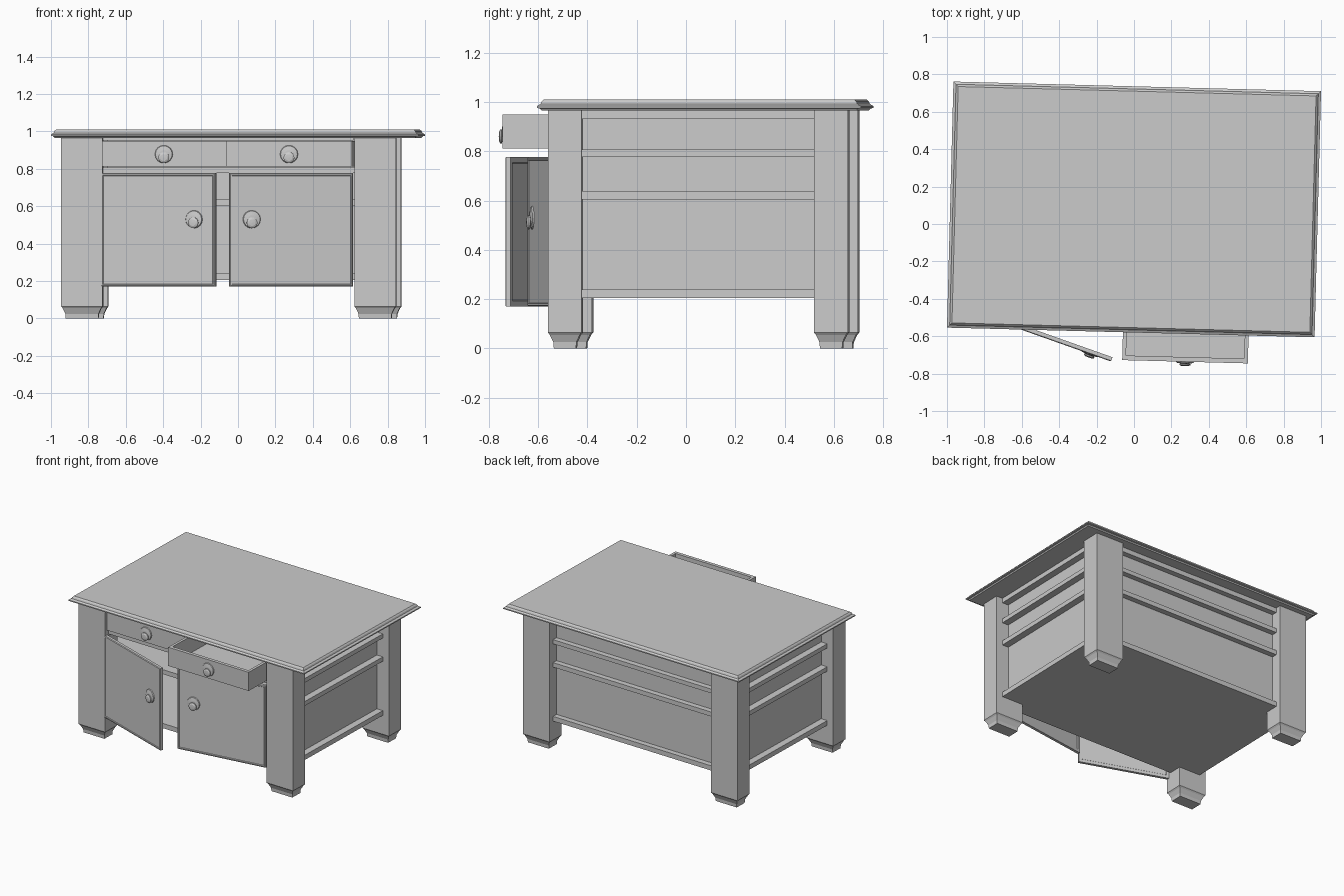
import bpy, bmesh
from math import radians, pi
from mathutils import Matrix, Vector

if "Cube" in bpy.data.objects:
    bpy.data.objects.remove(bpy.data.objects["Cube"])

# The whole table is turned slightly about z
WORLD = Matrix.Translation((0, 0.078, 0)) @ Matrix.Rotation(radians(-1.5), 4, 'Z')
X0, X1, Y0, Y1 = -0.93, 0.86, -0.617, 0.602    # outer faces of the legs
LEG_W, LEG_D = 0.222, 0.138
IN0, IN1 = -0.72, 0.632                        # opening between the front legs


def finish(bm, name, matrix=None):
    bmesh.ops.recalc_face_normals(bm, faces=bm.faces)
    me = bpy.data.meshes.new(name)
    bm.to_mesh(me)
    bm.free()
    ob = bpy.data.objects.new(name, me)
    bpy.context.collection.objects.link(ob)
    ob.matrix_world = WORLD @ (matrix or Matrix())
    return ob


def add_loft(bm, x0, x1, y0, y1, profile):
    """Rectangular loft through (inset, z) steps."""
    rings = []
    for i, z in profile:
        rings.append([bm.verts.new(p) for p in (
            (x0 + i, y0 + i, z), (x1 - i, y0 + i, z), (x1 - i, y1 - i, z), (x0 + i, y1 - i, z))])
    for a, b in zip(rings, rings[1:]):
        for k in range(4):
            bm.faces.new((a[k], a[(k + 1) % 4], b[(k + 1) % 4], b[k]))
    bm.faces.new(rings[0])
    bm.faces.new(rings[-1])


def loft(name, x0, x1, y0, y1, profile, matrix=None):
    bm = bmesh.new()
    add_loft(bm, x0, x1, y0, y1, profile)
    return finish(bm, name, matrix)


def box(name, x0, x1, y0, y1, z0, z1, matrix=None):
    return loft(name, x0, x1, y0, y1, [(0, z0), (0, z1)], matrix)


def knob(name, x, y, z, matrix=None):
    """Round back plate with a small pull, facing -y."""
    bm = bmesh.new()
    for profile, dz in ((((0.048, 0), (0.045, 0.006), (0.022, 0.010), (0, 0.011)), 0.018),
                        (((0.014, 0), (0.016, 0.008), (0.029, 0.012), (0.029, 0.018),
                          (0.018, 0.023), (0, 0.024)), 0)):
        vs = [bm.verts.new((x + r, y - d, z + dz)) for r, d in profile]
        es = [bm.edges.new(p) for p in zip(vs, vs[1:])]
        bmesh.ops.spin(bm, geom=vs + es, cent=(x, y, z + dz), axis=(0, 1, 0),
                       angle=2 * pi, steps=16, use_merge=True)
    bmesh.ops.remove_doubles(bm, verts=bm.verts, dist=0.0005)
    return finish(bm, name, matrix)


# Moulded table top
loft("table_top", -0.983, 0.983, -0.658, 0.658,
     [(0.018, 0.966), (0.012, 0.974), (0, 0.976), (0, 0.984), (0.014, 0.992),
      (0.018, 1.002), (0.026, 1.010)])

# Four legs with stepped-in feet
for nx, x in (("left", X0), ("right", X1 - LEG_W)):
    for ny, y in (("front", Y0), ("back", Y1 - LEG_D)):
        loft(f"{ny}_{nx}_leg", x, x + LEG_W, y, y + LEG_D,
             [(0.024, 0), (0.022, 0.025), (0.008, 0.055), (0, 0.065), (0, 0.968)])

# Shelves, whose edges show as rails on the sides and back
for name, z0, z1 in (("bottom_shelf", 0.205, 0.24), ("middle_shelf", 0.605, 0.638),
                     ("drawer_shelf", 0.777, 0.808)):
    box(name, X0 + 0.05, X1 - 0.05, Y0 + 0.04, Y1 - 0.04, z0, z1)

# Recessed walls, with a rail under the top
for name, x0, x1, y0, y1, e in (
        ("left_wall", X0 + 0.10, X0 + 0.125, Y0 + 0.06, Y1 - 0.08, (0.05, 0, 0, 0)),
        ("right_wall", X1 - 0.125, X1 - 0.10, Y0 + 0.06, Y1 - 0.08, (0, 0.05, 0, 0)),
        ("back_wall", X0 + 0.10, X1 - 0.10, Y1 - 0.105, Y1 - 0.08, (0, 0, 0, 0.04))):
    box(name, x0, x1, y0, y1, 0.22, 0.967)
    box(name + "_top_rail", x0 - e[0], x1 + e[1], y0 - e[2], y1 + e[3], 0.932, 0.967)
box("front_top_rail", IN0, IN1, Y0 + 0.04, Y0 + 0.07, 0.952, 0.967)

# Open-topped drawers: the right one is pulled out
for name, x0, x1, slide in (("left_drawer", IN0 + 0.004, -0.046, 0),
                            ("right_drawer", -0.042, IN1 - 0.002, -0.21)):
    T, D, Z0, Z1 = 0.02, 0.5, 0.812, 0.95
    M = Matrix.Translation((0, Y0 + 0.02 + slide, 0))
    bm = bmesh.new()
    for a, b, c, d, e, f in ((x0, x1, 0, 0.025, Z0, Z1),
                             (x0, x0 + T, 0.025, D, Z0, Z1),
                             (x1 - T, x1, 0.025, D, Z0, Z1),
                             (x0 + T, x1 - T, D - T, D, Z0, Z1),
                             (x0 + T, x1 - T, 0.025, D - T, Z0, Z0 + 0.015)):
        add_loft(bm, a, b, c, d, [(0, e), (0, f)])
    finish(bm, name, M)
    knob(name + "_knob", (x0 + x1) / 2, 0, 0.86, M)

# Hinged doors, both ajar, with a stepped panel edge on each face
for name, hx, s, w, ang in (("left_door", IN0, 1, 0.65, -18.0),
                            ("right_door", IN1, -1, 0.667, 9.3)):
    hinge = Matrix.Translation((hx, Y0 + 0.002, 0)) @ Matrix.Rotation(radians(ang), 4, 'Z')
    # loft lies flat, so stand it up: loft y -> z, loft z -> -y
    stand = hinge @ Matrix.Rotation(radians(90), 4, 'X')
    loft(name, min(0, s * w), max(0, s * w), 0.17, 0.777,
         [(0.026, -0.019), (0.022, -0.024), (0, -0.024), (0, -0.004), (0.005, 0),
          (0.012, 0), (0.015, -0.004)], stand)
    knob(name + "_knob", s * (w - 0.12), 0.004, 0.512, hinge)
